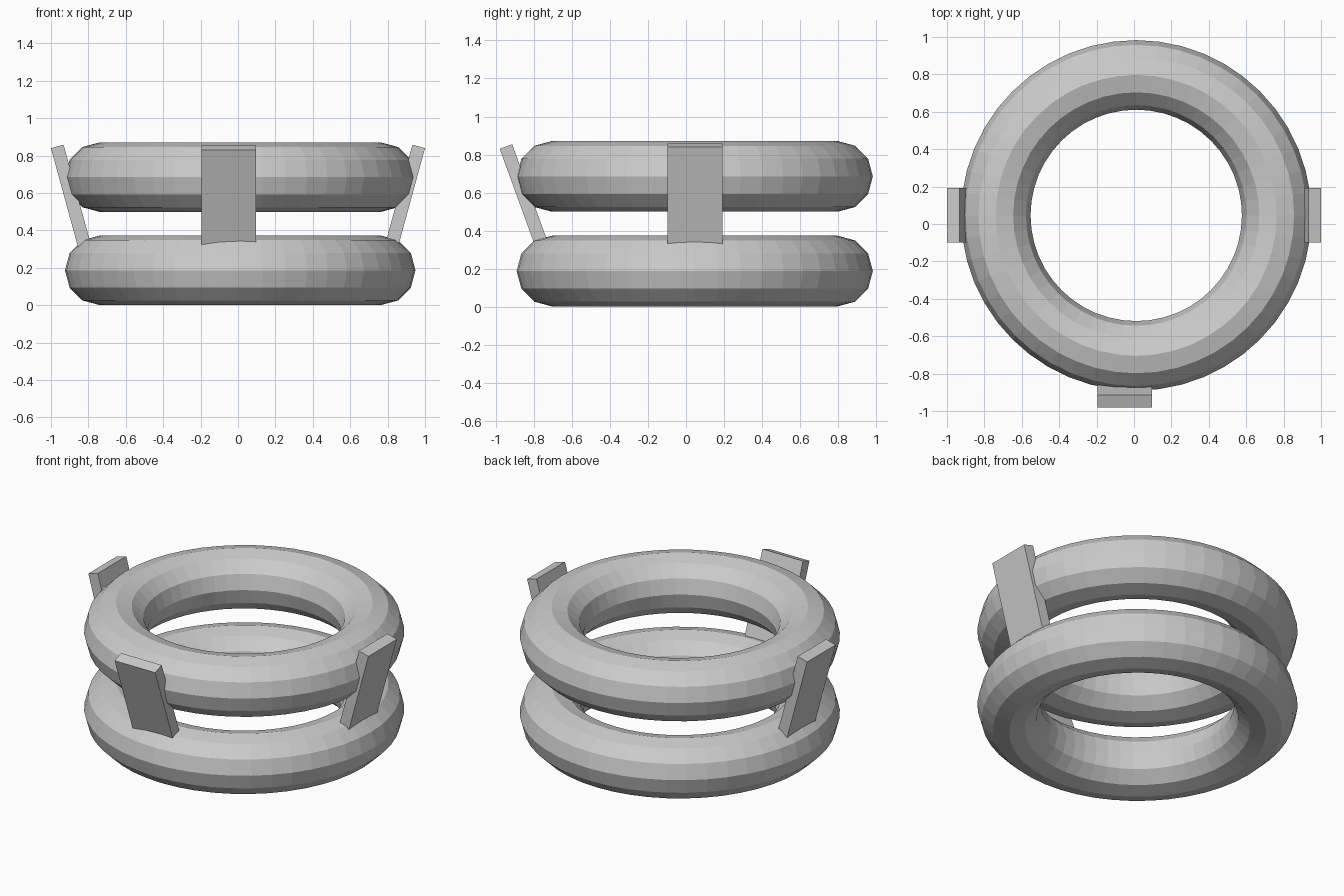
import bpy
import math
from mathutils import Vector

if "Cube" in bpy.data.objects:
    bpy.data.objects.remove(bpy.data.objects["Cube"])

grey = bpy.data.materials.new("light grey")
grey.diffuse_color = (0.6, 0.6, 0.6, 1.0)
grey.use_nodes = True
grey.node_tree.nodes["Principled BSDF"].inputs["Base Color"].default_value = grey.diffuse_color

CX, CY = 0.012, 0.046  # shared axis of the two rings


def ring(name, z):
    """Flat-shaded ring lying level at height z."""
    bpy.ops.mesh.primitive_torus_add(
        major_segments=48, minor_segments=12,
        major_radius=0.751, minor_radius=0.186, location=(CX, CY, z))
    ob = bpy.context.object
    ob.name = name
    ob.data.materials.append(grey)
    ob.data.shade_flat()


def plate(name, outer_top, outward, tilt, length, width=0.29, thick=0.07):
    """Slab leaning outward; outer_top is the middle of its upper outer edge."""
    out = Vector(outward)
    up = Vector((0, 0, 1))
    side = up.cross(out)
    a = math.radians(tilt)
    down = -up * math.cos(a) - out * math.sin(a)
    inward = -out * math.cos(a) + up * math.sin(a)
    p = Vector(outer_top)
    verts = [p + side * s * width / 2 + inward * t * thick + down * d * length
             for d in (0, 1) for s, t in ((-1, 0), (1, 0), (1, 1), (-1, 1))]
    faces = [(0, 1, 2, 3), (7, 6, 5, 4), (0, 4, 5, 1),
             (1, 5, 6, 2), (2, 6, 7, 3), (3, 7, 4, 0)]
    me = bpy.data.meshes.new(name)
    me.from_pydata([tuple(v) for v in verts], [], faces)
    me.materials.append(grey)
    me.update()
    ob = bpy.data.objects.new(name, me)
    bpy.context.collection.objects.link(ob)
    # consistent outward normals
    import bmesh
    bm = bmesh.new()
    bm.from_mesh(me)
    bmesh.ops.recalc_face_normals(bm, faces=bm.faces)
    bm.to_mesh(me)
    bm.free()


# Stacked rings
ring("lower_ring", 0.187)
ring("upper_ring", 0.685)

# Leaning plates joining the rings at left, right and front
plate("left_plate", (-1.0, 0.047, 0.84), (-1, 0, 0), 15.3, 0.6)
plate("right_plate", (1.0, 0.047, 0.84), (1, 0, 0), 15.3, 0.6)
plate("front_plate", (-0.05, -0.98, 0.83), (0, -1, 0), 20, 0.58)
